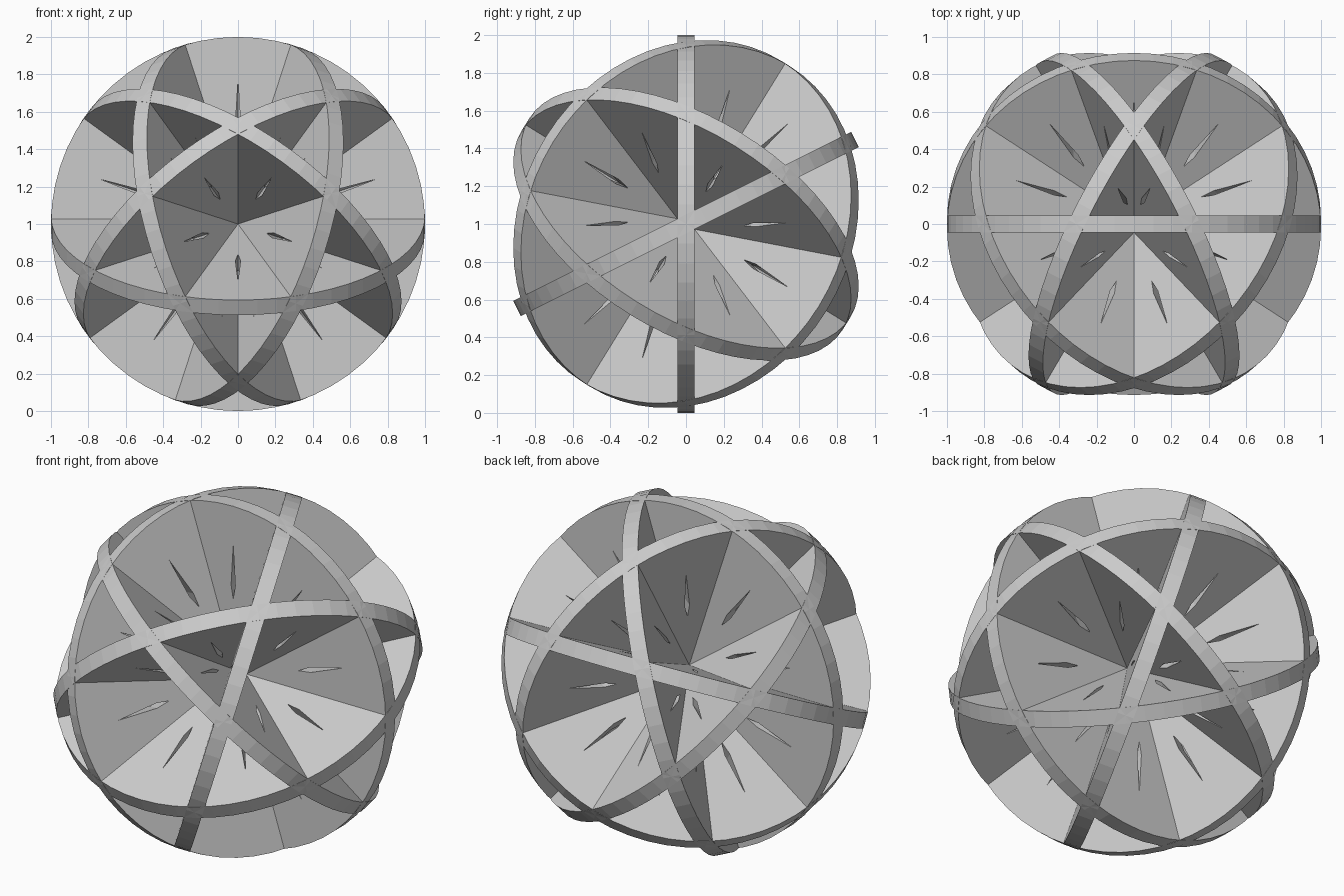
import bpy, bmesh, math
from mathutils import Vector, Matrix

cube = bpy.data.objects.get("Cube")
if cube:
    bpy.data.objects.remove(cube, do_unlink=True)

THICKNESS = 0.09
SECTORS = 10
STEPS = 3            # rim segments in each half sector
SLIT_IN, SLIT_WIDE, SLIT_OUT, SLIT_HALF = 0.45, 0.53, 0.77, 0.014

grey = bpy.data.materials.new("plain_grey")
grey.use_nodes = True
color = (0.6, 0.6, 0.6, 1)
grey.diffuse_color = color
bsdf = next(n for n in grey.node_tree.nodes if n.type == 'BSDF_PRINCIPLED')
bsdf.inputs["Base Color"].default_value = color


def polar(radius, angle, side=0.0):
    """Point at a radius and angle, moved sideways across the radius."""
    c, s = math.cos(angle), math.sin(angle)
    return Vector((radius * c - side * s, radius * s + side * c, 0))


def disc_mesh():
    """Flat unit disc with a needle-shaped slit in the middle of each sector."""
    bm = bmesh.new()
    half = math.pi / SECTORS
    for i in range(SECTORS):
        mid = (2 * i + 1) * half
        for sign in (-1, 1):
            pts = [Vector((0, 0, 0))]
            pts += [polar(1, mid + sign * half * (1 - j / STEPS)) for j in range(STEPS + 1)]
            pts += [polar(SLIT_OUT, mid),
                    polar(SLIT_WIDE, mid, sign * SLIT_HALF),
                    polar(SLIT_IN, mid)]
            if sign > 0:
                pts.reverse()
            bm.faces.new([bm.verts.new(p) for p in pts])
    bmesh.ops.remove_doubles(bm, verts=bm.verts[:], dist=1e-5)
    bmesh.ops.recalc_face_normals(bm, faces=bm.faces[:])
    mesh = bpy.data.meshes.new("slotted_disc")
    bm.to_mesh(mesh)
    bm.free()
    mesh.materials.append(grey)
    return mesh


def add_disc(name, mesh, normal, across):
    """Place a thick disc by its normal and one crossing direction."""
    n, u = normal.normalized(), across.normalized()
    obj = bpy.data.objects.new(name, mesh)
    bpy.context.collection.objects.link(obj)
    rotation = Matrix((u, n.cross(u), n)).transposed().to_4x4()
    obj.matrix_world = Matrix.Translation((0, 0, 1)) @ rotation
    solid = obj.modifiers.new("thickness", 'SOLIDIFY')
    solid.thickness = THICKNESS
    solid.offset = 0


# One upright disc and five tilted discs that cross through the centre
mesh = disc_mesh()
axis = Vector((0, 1, 0))
add_disc("upright_disc", mesh, axis, Vector((1, 0, 0)))
tilt = math.atan(2)
for k in range(5):
    a = math.radians(72 * k - 90)
    normal = axis * math.cos(tilt) + Vector((math.cos(a), 0, math.sin(a))) * math.sin(tilt)
    add_disc(f"tilted_disc_{k + 1}", mesh, normal, normal.cross(axis))
